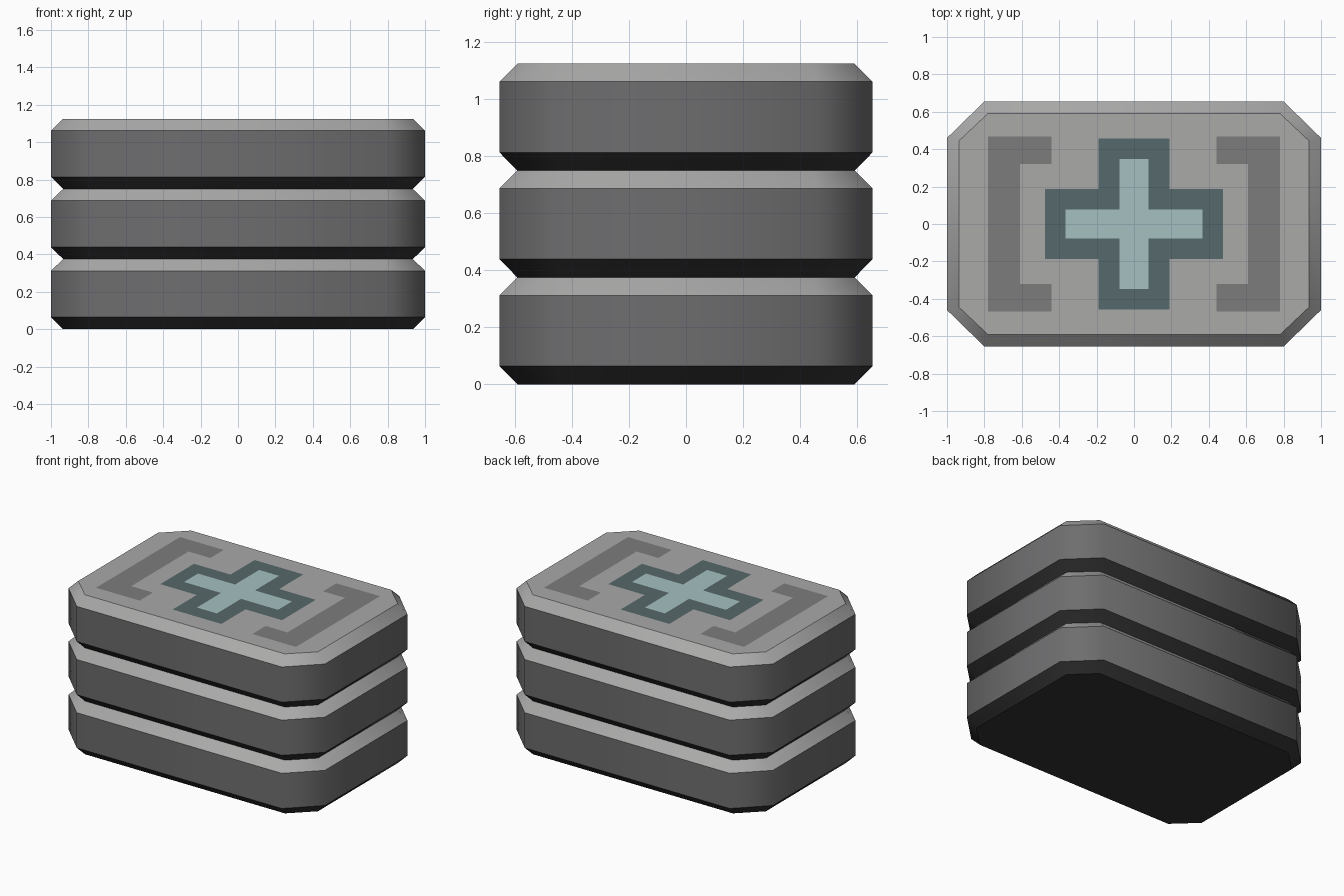
import bpy, bmesh

if "Cube" in bpy.data.objects:
    bpy.data.objects.remove(bpy.data.objects["Cube"])

H = 0.375            # height of one slab
TOP = 3 * H


def material(name, color):
    mat = bpy.data.materials.new(name)
    mat.diffuse_color = (*color, 1)
    mat.use_nodes = True
    mat.node_tree.nodes["Principled BSDF"].inputs["Base Color"].default_value = mat.diffuse_color
    return mat


LID = material("lid_grey", (0.398, 0.398, 0.396))
WALL = material("wall_grey", (0.155, 0.155, 0.16))
BASE = material("base_dark", (0.032, 0.032, 0.032))
BRACKET = material("bracket_grey", (0.203, 0.203, 0.208))
BORDER = material("cross_dark_teal", (0.092, 0.140, 0.147))
CENTRE = material("cross_light_teal", (0.375, 0.526, 0.533))


def mesh_object(name, bm, mats):
    me = bpy.data.meshes.new(name)
    bm.to_mesh(me)
    bm.free()
    for m in mats:
        me.materials.append(m)
    ob = bpy.data.objects.new(name, me)
    bpy.context.collection.objects.link(ob)
    return ob


def four_way(q):
    """Mirror a first-quadrant point run into all quadrants."""
    return (q + [(-a, b) for a, b in reversed(q)] + [(-a, -b) for a, b in q]
            + [(a, -b) for a, b in reversed(q)])


def octagon(x, y, cx, cy):
    return four_way([(x, cy), (cx, y)])


def slab(name, z0):
    outer = octagon(1.0, 0.655, 0.80, 0.46)
    inner = octagon(0.935, 0.592, 0.78, 0.445)
    bm = bmesh.new()
    levels = [(inner, 0), (outer, 0.064), (outer, 0.312), (inner, H)]
    rings = [[bm.verts.new((x, y, z0 + z)) for x, y in pts] for pts, z in levels]
    # lower chamfer, wall, upper chamfer: material slots 2, 1, 0
    for a, b, slot in zip(rings, rings[1:], (2, 1, 0)):
        for i in range(8):
            j = (i + 1) % 8
            bm.faces.new((a[i], a[j], b[j], b[i])).material_index = slot
    bm.faces.new(rings[0][::-1]).material_index = 2
    bm.faces.new(rings[-1]).material_index = 0
    for f in bm.faces:
        f.smooth = True
    # crisp rims, soft vertical corners
    for ring in rings:
        for i in range(8):
            bm.edges.get((ring[i], ring[(i + 1) % 8])).smooth = False
    bmesh.ops.recalc_face_normals(bm, faces=bm.faces[:])
    mesh_object(name, bm, (LID, WALL, BASE))


def inlay(name, pts, lift, mat):
    bm = bmesh.new()
    f = bm.faces.new([bm.verts.new((x, y, TOP + lift)) for x, y in pts])
    f.normal_update()
    if f.normal.z < 0:
        f.normal_flip()
    mesh_object(name, bm, [mat])


def cross(w, h, tx, ty):
    """Plus outline: half width, half height, half thickness of each arm."""
    return four_way([(w, ty), (tx, ty), (tx, h)])


# stacked slabs
for i, label in enumerate(("bottom", "middle", "top")):
    slab(label + "_slab", i * H)

# square brackets on the lid
half = [(0.44, 0.32), (0.44, 0.468), (0.78, 0.468)]
bracket = ([(0.61, 0.32)] + half + [(x, -y) for x, y in reversed(half)]
           + [(0.61, -0.32)])
for side, s in (("right", 1), ("left", -1)):
    inlay(side + "_bracket", [(s * x, y) for x, y in bracket], 0.002, BRACKET)

# cross emblem: dark border and light centre
inlay("cross_border", cross(0.475, 0.457, 0.19, 0.188), 0.002, BORDER)
inlay("cross_centre", cross(0.367, 0.347, 0.078, 0.078), 0.004, CENTRE)
